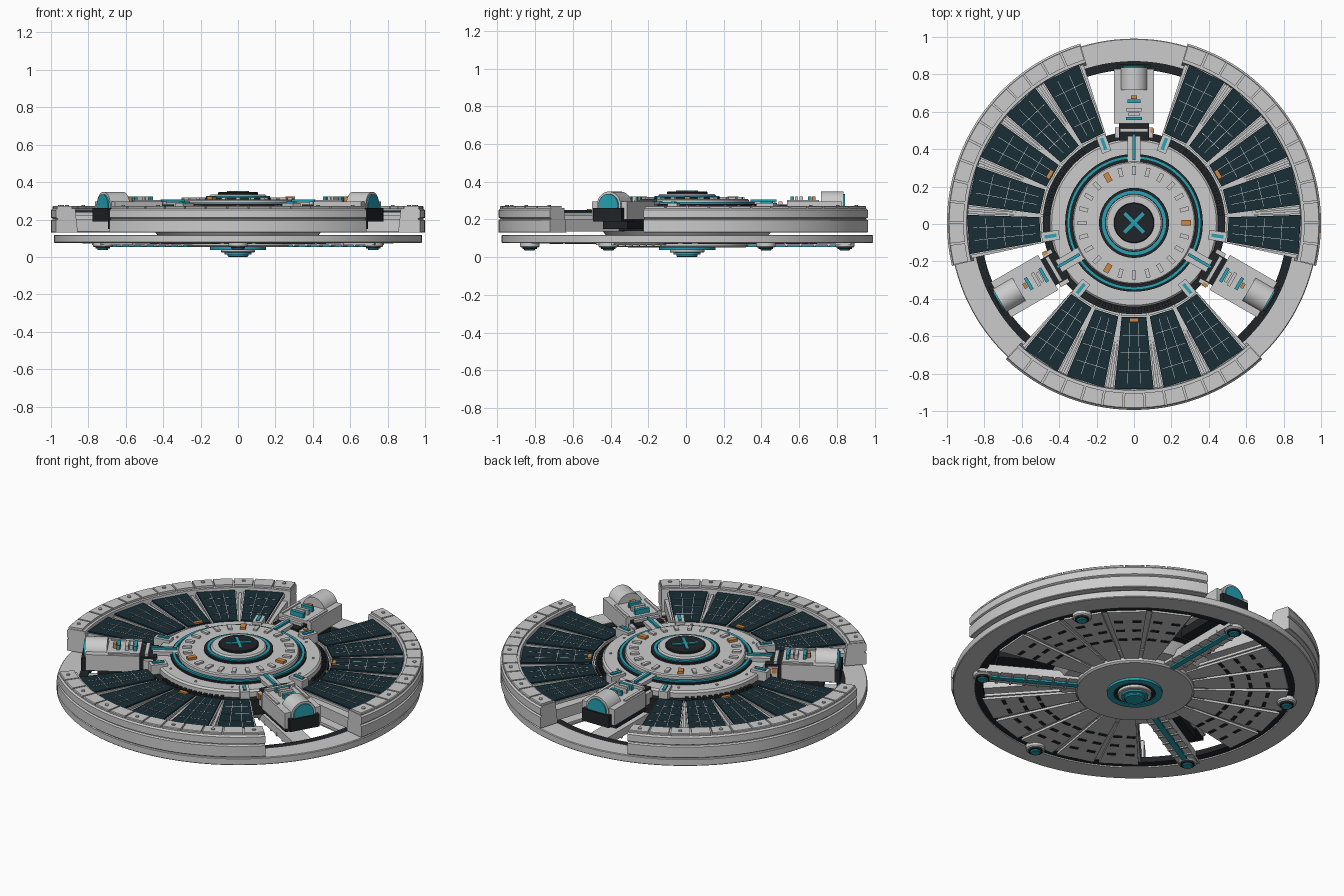
import bpy, bmesh
from math import sin, cos, pi, radians
from mathutils import Matrix, Vector

if "Cube" in bpy.data.objects:
    bpy.data.objects.remove(bpy.data.objects["Cube"])

YOFF = 0.006
COLORS = {"cyan": (0.02, 0.36, 0.46, 1), "dark": (0.015, 0.018, 0.021, 1),
          "panel": (0.009, 0.026, 0.036, 1), "orange": (0.62, 0.25, 0.06, 1)}
MATS = {}
for key, col in COLORS.items():
    MATS[key] = bpy.data.materials.new(key)
    MATS[key].diffuse_color = col
ARMS = (90, 210, 330)
SECTORS = (30, 150, 270)
HALF = 43.3
parts = {}


def part(name, mat=None):
    """One bmesh per named part, turned into objects at the end."""
    if name not in parts:
        parts[name] = (bmesh.new(), mat)
    return parts[name][0]


def lathe(bm, profile, segs=96, mtx=None):
    """Closed (r, z) profile swept all the way round z; r = 0 gives a pole."""
    arc(bm, profile, 0, 360, segs, mtx)


def arc(bm, profile, a0, a1, segs, mtx=None):
    full = a1 - a0 >= 360
    mtx = mtx or Matrix()
    rows = []
    for i in range(segs if full else segs + 1):
        a = radians(a0 + (a1 - a0) * i / segs)
        rows.append([bm.verts.new(mtx @ Vector((r * cos(a), r * sin(a), z))) for r, z in profile])
    n = len(profile)
    for i in range(segs):
        p, q = rows[i], rows[(i + 1) % len(rows)]
        for j in range(n):
            k = (j + 1) % n
            if profile[j][0] == 0 and profile[k][0] == 0:
                continue
            bm.faces.new((p[j], q[j], q[k], p[k]))
    if not full:
        bm.faces.new(rows[0])
        bm.faces.new(rows[-1][::-1])


def ring(r0, r1, z0, z1, c=0.0):
    """Rectangular section, with the outer corners chamfered by c."""
    if c:
        return [(r0, z0), (r1 - c, z0), (r1, z0 + c), (r1, z1 - c), (r1 - c, z1), (r0, z1)]
    return [(r0, z0), (r1, z0), (r1, z1), (r0, z1)]


def bar(bm, ang, r0, r1, w0, w1, z0, z1, off=0.0):
    """Radial block: half width w0 at r0 and w1 at r1, moved sideways by off."""
    rot = Matrix.Rotation(radians(ang), 4, 'Z')
    pts = [(r0, off - w0), (r1, off - w1), (r1, off + w1), (r0, off + w0)]
    lo = [bm.verts.new(rot @ Vector((x, y, z0))) for x, y in pts]
    hi = [bm.verts.new(rot @ Vector((x, y, z1))) for x, y in pts]
    bm.faces.new(lo[::-1])
    bm.faces.new(hi)
    for i in range(4):
        j = (i + 1) % 4
        bm.faces.new((lo[i], lo[j], hi[j], hi[i]))


def at(ang, r, z=0):
    return Matrix.Translation((r * cos(radians(ang)), r * sin(radians(ang)), z))


# Lower ring, detached from the sectors above it
lathe(part("lower_ring"), ring(0.865, 0.985, 0.075, 0.118, 0.004), 128)
lathe(part("inner_dark_ring", "dark"), ring(0.82, 0.866, 0.082, 0.114), 128)

# Top hub, stepped
lathe(part("hub_body"), [(0, 0.08), (0.40, 0.08), (0.45, 0.14), (0.45, 0.262), (0.44, 0.272), (0, 0.272)])
lathe(part("hub_collar", "dark"), ring(0.44, 0.488, 0.14, 0.232))
lathe(part("hub_groove", "dark"), ring(0.30, 0.368, 0.27, 0.282))
lathe(part("hub_cyan_ring", "cyan"), ring(0.342, 0.358, 0.27, 0.292))
lathe(part("hub_upper_plate"), ring(0, 0.328, 0.27, 0.308, 0.006))
lathe(part("turret_groove", "dark"), ring(0, 0.187, 0.30, 0.318))
lathe(part("turret_cyan_ring", "cyan"), ring(0.155, 0.172, 0.30, 0.325))
lathe(part("turret_plate"), ring(0, 0.152, 0.30, 0.335, 0.008), 64)
lathe(part("turret_cap", "dark"), ring(0, 0.108, 0.33, 0.347, 0.004), 64)
for a in (45, 135):
    bar(part("turret_cross", "cyan"), a, -0.073, 0.073, 0.009, 0.009, 0.34, 0.353)
# Radial ticks on the hub plate
for i in range(24):
    a = i * 15
    if a % 120 == 0:
        bar(part("hub_orange_ticks", "orange"), a, 0.255, 0.305, 0.015, 0.015, 0.30, 0.322)
    else:
        bar(part("hub_ticks"), a, 0.255, 0.303, 0.011, 0.011, 0.30, 0.318)
for i in range(12):
    lathe(part("hub_bolts"), ring(0, 0.007, 0.27, 0.277), 8, at(i * 30, 0.405))

# Sectors: deep body, outer rim, floating panels
for s in SECTORS:
    a0, a1 = s - HALF, s + HALF
    arc(part("sector_bodies"), ring(0.38, 0.90, 0.135, 0.20), a0 + 1, a1 - 1, 32)
    arc(part("sector_rims"), [(0.88, 0.13), (0.997, 0.13), (1.0, 0.133), (1.0, 0.196), (0.99, 0.201),
                              (0.99, 0.205), (1.0, 0.21), (1.0, 0.25), (0.99, 0.26), (0.895, 0.26)], a0, a1, 40)
    # Segmented rim plates with bolts
    step = 2 * HALF / 13
    for i in range(13):
        c = a0 + (i + 0.5) * step
        arc(part("rim_plates"), ring(0.91, 0.992, 0.255, 0.272, 0.004), c - step * 0.46, c + step * 0.46, 3)
        if i % 2 == 0:
            lathe(part("rim_bolts"), ring(0, 0.01, 0.27, 0.278), 10, at(c, 0.955))
    for i in range(5):
        p = s + (i - 2) * 17
        bar(part("panel_frames"), p, 0.495, 0.90, 0.073, 0.114, 0.222, 0.238)
        bar(part("solar_panels", "panel"), p, 0.503, 0.888, 0.066, 0.105, 0.236, 0.247)
        grid = part("panel_grid_lines")
        for t in (-1, 1):
            bar(grid, p + t * 2.3, 0.53, 0.86, 0.0012, 0.0012, 0.245, 0.249)
        for k in range(3):
            r = 0.60 + k * 0.095
            w = 0.066 + (r - 0.505) * 0.102 - 0.014
            bar(grid, p, r - 0.0012, r + 0.0012, w, w, 0.245, 0.249)
        # Underside wedges with vent slots
        bar(part("belly_wedges"), p, 0.30, 0.825, 0.036, 0.108, 0.072, 0.098)
        for k in range(3):
            r = 0.52 + k * 0.095
            for t in (-1, 1):
                bar(part("belly_slots", "dark"), p, r, r + 0.02, 0.024, 0.024, 0.069, 0.075, t * 0.046 * r / 0.65)
    for i in range(4):
        bar(part("panel_ribs"), s + (i - 1.5) * 17, 0.485, 0.90, 0.007, 0.007, 0.19, 0.232)
    arc(part("belly_floor"), ring(0.30, 0.825, 0.085, 0.10), a0 + 1, a1 - 1, 32)
    # Teeth and marker on the collar
    for i in range(13):
        bar(part("collar_teeth", "dark"), s + (i - 6) * 4, 0.455, 0.475, 0.009, 0.009, 0.22, 0.244)
    bar(part("collar_markers", "orange"), s, 0.508, 0.53, 0.025, 0.025, 0.22, 0.256)

# Arms
for a in ARMS:
    rot = Matrix.Rotation(radians(a), 4, 'Z')
    bar(part("arm_housings"), a, 0.53, 0.822, 0.108, 0.108, 0.20, 0.295)
    bar(part("arm_undersides", "dark"), a, 0.43, 0.76, 0.075, 0.075, 0.15, 0.21)
    bar(part("arm_end_blocks", "dark"), a, 0.72, 0.848, 0.088, 0.088, 0.19, 0.262)
    bar(part("arm_necks", "dark"), a, 0.44, 0.54, 0.08, 0.08, 0.20, 0.28)
    for t in (-1, 1):
        bar(part("neck_brackets"), a, 0.455, 0.51, 0.012, 0.012, 0.20, 0.268, t * 0.09)
        bar(part("arm_rails"), a, 0.53, 0.70, 0.008, 0.008, 0.29, 0.303, t * 0.09)
    bar(part("neck_plates"), a, 0.485, 0.505, 0.075, 0.075, 0.26, 0.296)
    # Barrel on the outer end of the arm, axis along the radius
    lay = rot @ Matrix.Translation((0, 0, 0.275)) @ Matrix.Rotation(pi / 2, 4, 'Y')
    lathe(part("arm_barrels"), ring(0, 0.073, 0.71, 0.83), 40, lay)
    lathe(part("barrel_lenses", "cyan"), ring(0, 0.06, 0.82, 0.838), 32, lay)
    # Bars across the arm top
    for r, w, m, n in ((0.558, 0.042, "cyan", "arm_cyan_bars"), (0.605, 0.04, None, "arm_grey_bars"),
                       (0.65, 0.036, "cyan", "arm_cyan_bars"), (0.58, 0.03, None, "arm_grey_bars"),
                       (0.672, 0.015, "orange", "arm_orange_bars")):
        bar(part(n, m), a, r - 0.009, r + 0.009, w, w, 0.29, 0.322)
    bar(part("neck_orange_tabs", "orange"), a, 0.48, 0.505, 0.01, 0.01, 0.24, 0.27, -0.098)
    # Strip running from the hub to the arm
    bar(part("hub_bridges"), a, 0.325, 0.465, 0.036, 0.036, 0.265, 0.294)
    bar(part("bridge_strips", "cyan"), a, 0.335, 0.475, 0.008, 0.008, 0.29, 0.306)
    for t in (-21, 21):
        bar(part("hub_latches"), a + t, 0.405, 0.50, 0.026, 0.026, 0.22, 0.288)
        bar(part("latch_strips", "cyan"), a + t, 0.42, 0.485, 0.009, 0.009, 0.285, 0.295)
    # Spokes underneath
    bar(part("belly_spokes"), a, 0.28, 0.87, 0.055, 0.055, 0.064, 0.11)
    bar(part("spoke_strips", "cyan"), a, 0.31, 0.80, 0.016, 0.016, 0.054, 0.07)
    for k in range(6):
        r = 0.37 + k * 0.075
        bar(part("spoke_ribs"), a, r, r + 0.012, 0.056, 0.056, 0.057, 0.08)

# Pods under the ring
for i in range(6):
    m = at(30 + 60 * i, 0.835)
    lathe(part("pod_bases"), ring(0, 0.052, 0.052, 0.10, 0.006), 24, m)
    lathe(part("pod_collars", "dark"), ring(0, 0.038, 0.044, 0.055), 24, m)
    lathe(part("pod_lenses", "cyan"), ring(0, 0.029, 0.036, 0.05, 0.004), 24, m)

# Bottom hub and stepped nozzle
lathe(part("belly_hub"), [(0, 0.052), (0.312, 0.052), (0.322, 0.06), (0.322, 0.10), (0, 0.10)])
lathe(part("belly_cyan_ring", "cyan"), ring(0.115, 0.15, 0.038, 0.055), 64)
lathe(part("belly_dark_disc", "dark"), ring(0, 0.116, 0.042, 0.055), 64)
lathe(part("nozzle_base"), ring(0, 0.092, 0.024, 0.05, 0.004), 48)
lathe(part("nozzle_tip", "cyan"), [(0, 0), (0.05, 0), (0.056, 0.006), (0.056, 0.014), (0.072, 0.014), (0.072, 0.03), (0, 0.03)], 48)

# Turn the parts into objects
for name, (bm, mat) in parts.items():
    if name.startswith(("hub", "turret", "belly_h", "nozzle")):
        bmesh.ops.remove_doubles(bm, verts=bm.verts, dist=1e-6)
    bmesh.ops.recalc_face_normals(bm, faces=bm.faces)
    me = bpy.data.meshes.new(name)
    bm.to_mesh(me)
    bm.free()
    ob = bpy.data.objects.new(name, me)
    ob.location.y = YOFF
    bpy.context.collection.objects.link(ob)
    if mat:
        me.materials.append(MATS[mat])
    bpy.context.view_layer.objects.active = ob
    ob.select_set(True)
bpy.ops.object.shade_smooth_by_angle(angle=radians(28))

for m in bpy.data.materials:
    if m.users and not m.is_grease_pencil:
        m.use_nodes = True
        m.node_tree.nodes["Principled BSDF"].inputs["Base Color"].default_value = m.diffuse_color
